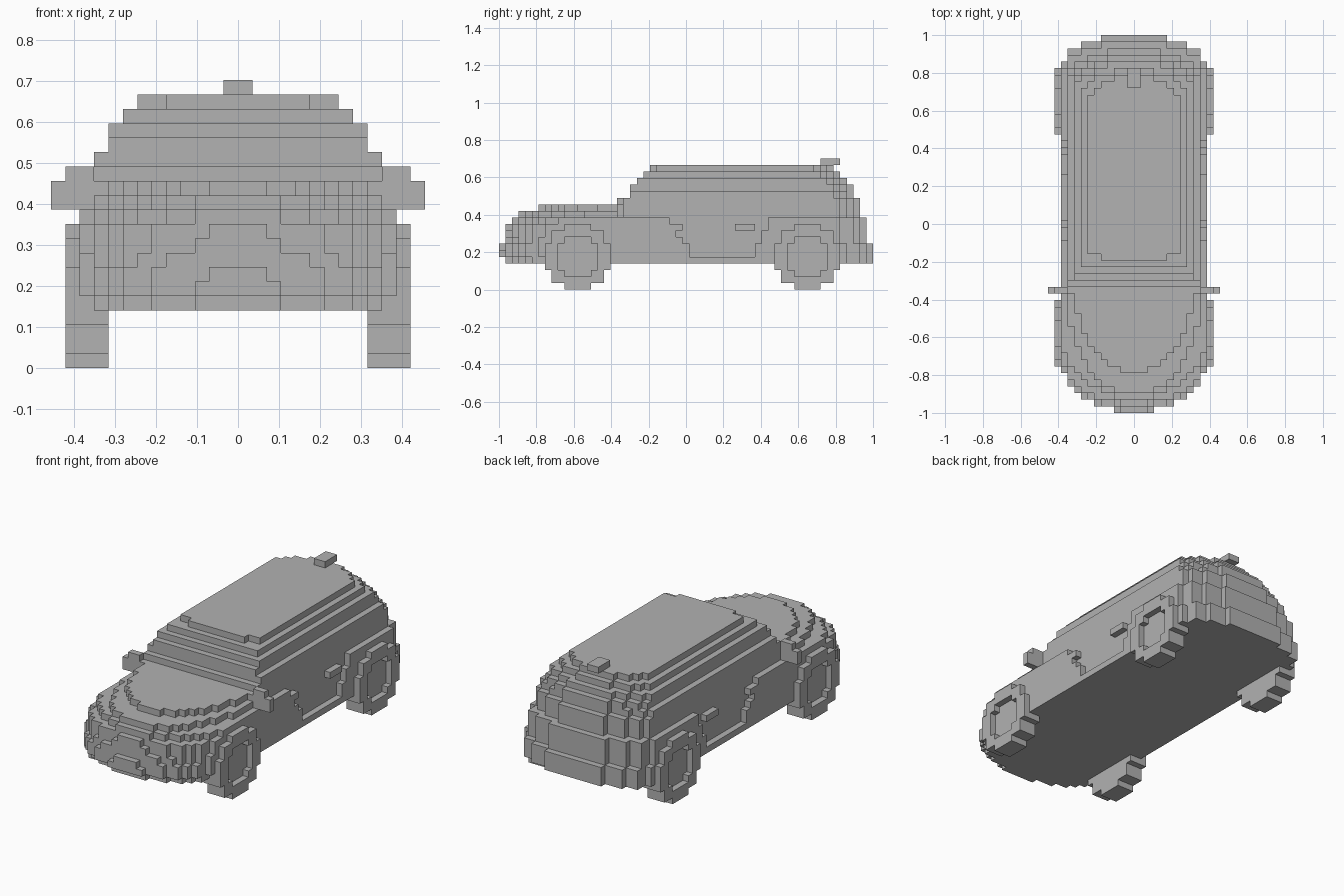
import bpy, bmesh
from math import sqrt, radians
from mathutils import Vector

if "Cube" in bpy.data.objects:
    bpy.data.objects.remove(bpy.data.objects["Cube"])

V = 2 / 57          # edge of one block
LENGTH = 57         # blocks from nose to tail

grey = bpy.data.materials.new("light_grey")
grey.use_nodes = True
grey.diffuse_color = (0.445, 0.445, 0.445, 1)
grey.node_tree.nodes["Principled BSDF"].inputs["Base Color"].default_value = grey.diffuse_color

AXES = [Vector((1, 0, 0)), Vector((0, 1, 0)), Vector((0, 0, 1))]


def block_object(name, cells, solid=None):
    """Outer skin of a set of blocks (x, y, z), with flat areas merged."""
    solid = solid or cells
    bm = bmesh.new()
    verts = {}

    def corner(p):
        key = tuple(round(c) for c in p)
        if key not in verts:
            verts[key] = bm.verts.new((key[0] * V, key[1] * V - 1, key[2] * V))
        return verts[key]

    for cell in sorted(cells):
        base = Vector(cell)
        for n in range(3):
            a, u, w = AXES[n], AXES[(n + 1) % 3], AXES[(n + 2) % 3]
            for side in (0, 1):
                near = base + a * (2 * side - 1)
                if tuple(round(c) for c in near) in solid:
                    continue
                o = base + a * side
                loop = [o, o + u, o + u + w, o + w]
                if not side:
                    loop.reverse()
                bm.faces.new([corner(p) for p in loop])
    bmesh.ops.dissolve_limit(bm, angle_limit=radians(1), verts=bm.verts, edges=bm.edges)
    mesh = bpy.data.meshes.new(name)
    bm.to_mesh(mesh)
    bm.free()
    mesh.materials.append(grey)
    obj = bpy.data.objects.new(name, mesh)
    bpy.context.collection.objects.link(obj)
    return obj


def box(x, y, z):
    return {(i, j, k) for i in range(*x) for j in range(*y) for k in range(*z)}


def mirrored(cells):
    return {(-1 - i, j, k) for i, j, k in cells}


def rounded(width, t, length):
    """Half width at distance t from a rounded end."""
    if t <= 0:
        return 0
    if t >= length:
        return width
    return width * sqrt(1 - (1 - t / length) ** 2)


# Body layers: half width, nose start, nose rounding, tail end, tail rounding
LAYERS = {
    4: (11, 1.2, 8, 57, 5),
    5: (11, 0.15, 8, 57, 5),
    6: (11, 0.3, 8, 57, 5),
    7: (11, 0.7, 8, 56, 5),
    8: (11, 1.2, 8, 56, 5),
    9: (11, 1.35, 8, 56, 5),
    10: (11, 2.2, 10, 56, 5),
    11: (10, 3, 14, 55, 5),
    12: (10, 6, 18, 55, 5),
    13: (10, 19, 0, 55, 5),
    14: (10, 20, 0, 54, 5),
    15: (9, 20, 0, 54, 5),
    16: (9, 21, 0, 53, 5),
    17: (8, 22, 0, 52, 5),
    18: (7, 23, 2, 51, 5),
}
# Recessed door: first and last block on each layer
DOOR = {5: (29, 39), 6: (29, 39), 7: (28, 40), 8: (27, 40), 9: (28, 41), 10: (26, 41)}

body = set()
for k, (width, start, nose, end, tail) in LAYERS.items():
    for j in range(LENGTH):
        mid = j + 0.5
        half = min(rounded(width, mid - start, nose), rounded(width, end - mid, tail))
        if k == 12 and 18 <= j < 40:
            half = width
        if k in DOOR and DOOR[k][0] <= j < DOOR[k][1]:
            half = width - 1
        half = int(half + 0.5)
        body |= {(i, j, k) for i in range(-half, half)}

# Body shell in three parts, without faces between them
block_object("lower_body", {c for c in body if c[2] < 11}, body)
block_object("hood_and_waist", {c for c in body if 11 <= c[2] < 13}, body)
block_object("cabin", {c for c in body if c[2] >= 13}, body)


# Wheels with a recessed hub
def wheel(centre):
    cells = set()
    for i, j, k in box((9, 12), (centre - 5, centre + 5), (0, 10)):
        r2 = (j + 0.5 - centre) ** 2 + (k + 0.5 - 5) ** 2
        if r2 <= 25 and not (i == 11 and r2 < 10):
            cells.add((i, j, k))
    return cells


# Side parts, built on the left and mirrored to the right
side_parts = {
    "front_wheel": wheel(12),
    "rear_wheel": wheel(47),
    "wing_mirror": box((9, 13), (18, 19), (11, 13)) | box((10, 12), (18, 19), (13, 14)),
    "door_handle": box((10, 11), (36, 39), (9, 10)),
}
for name, cells in side_parts.items():
    block_object("left_" + name, cells)
    block_object("right_" + name, mirrored(cells))

# Small fin at the back of the roof
block_object("roof_fin", box((-1, 1), (49, 52), (19, 20)))
